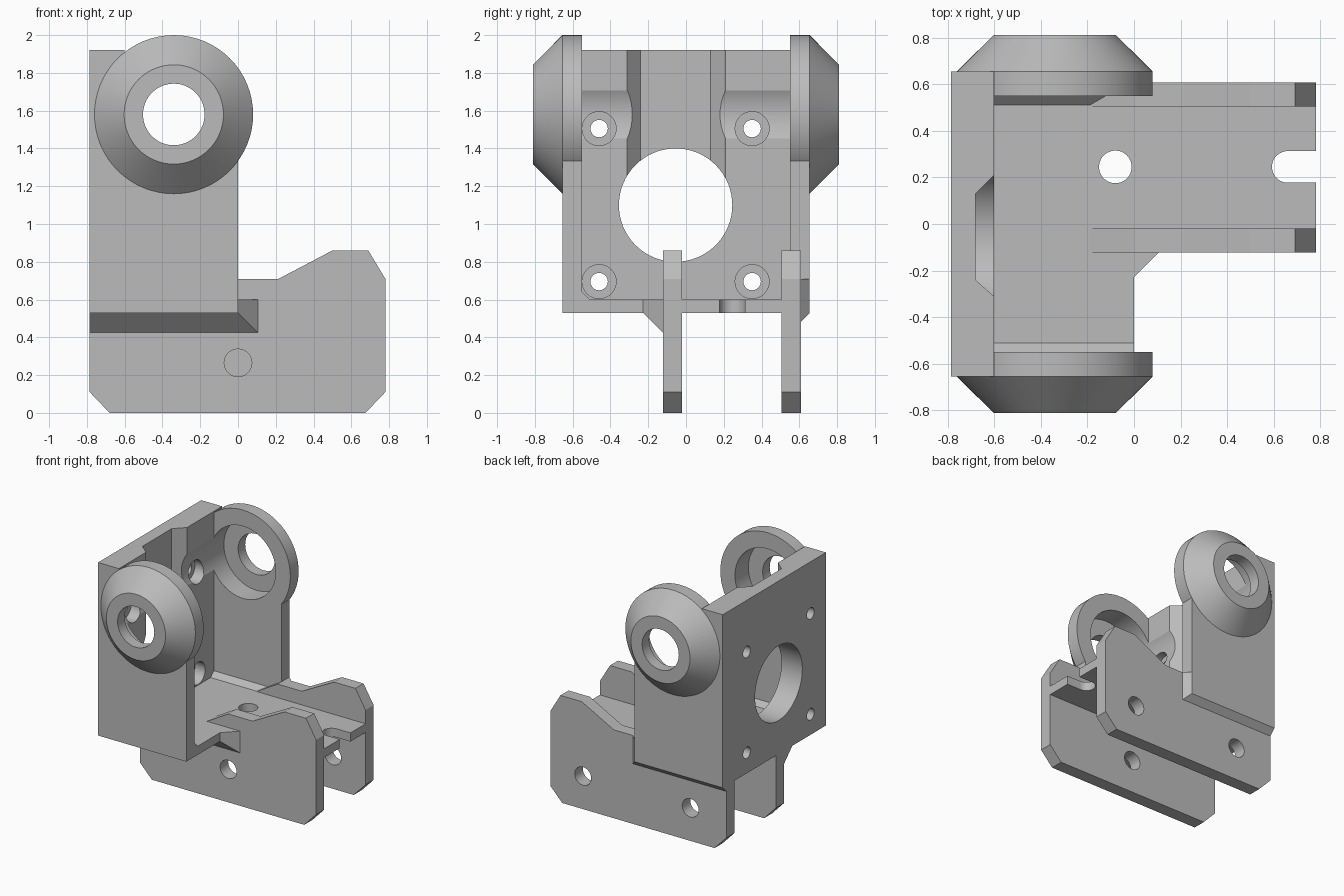
import bpy
import bmesh
from math import sin, cos, pi, radians

if "Cube" in bpy.data.objects:
    bpy.data.objects.remove(bpy.data.objects["Cube"])

GREY = (0.5, 0.5, 0.5, 1)
grey = bpy.data.materials.new("plain grey")
grey.use_nodes = True
grey.diffuse_color = GREY
grey.node_tree.nodes["Principled BSDF"].inputs["Base Color"].default_value = GREY


def place(axis, a, b, d):
    """Put a flat point (a, b) at distance d along an axis."""
    return {"x": (d, a, b), "y": (a, d, b), "z": (a, b, d)}[axis]


def loft(name, axis, sections):
    """Solid skinned through outlines given as (distance, points)."""
    bm = bmesh.new()
    rings = [[bm.verts.new(place(axis, a, b, d)) for a, b in pts] for d, pts in sections]
    n = len(rings[0])
    for r, s in zip(rings, rings[1:]):
        for i in range(n):
            j = (i + 1) % n
            bm.faces.new((r[i], r[j], s[j], s[i]))
    bm.faces.new(rings[0])
    bm.faces.new(rings[-1])
    bmesh.ops.recalc_face_normals(bm, faces=bm.faces)
    mesh = bpy.data.meshes.new(name)
    bm.to_mesh(mesh)
    bm.free()
    mesh.materials.append(grey)
    obj = bpy.data.objects.new(name, mesh)
    bpy.context.collection.objects.link(obj)
    return obj


def prism(name, axis, pts, lo, hi):
    return loft(name, axis, [(lo, pts), (hi, pts)])


def rect(a0, a1, b0, b1):
    return [(a0, b0), (a1, b0), (a1, b1), (a0, b1)]


def circle(a, b, r, n=64):
    return [(a + r * cos(2 * pi * i / n), b + r * sin(2 * pi * i / n)) for i in range(n)]


def cut(obj, cutters):
    for c in cutters:
        c.hide_render = True
        mod = obj.modifiers.new("cut", "BOOLEAN")
        mod.operation = "DIFFERENCE"
        mod.solver = "EXACT"
        mod.object = c
        bpy.context.view_layer.objects.active = obj
        bpy.ops.object.modifier_apply(modifier=mod.name)


BACK, FRONT = -0.785, 0.78
INNER = -0.6
WALL_IN, WALL_OUT = 0.55, 0.655
BASE, FLOOR = 0.53, 0.6
HUB = (-0.34, 1.58)
parts, cutters = [], []


def cutter(*args):
    c = prism("cutter", *args)
    cutters.append(c)
    return c


# Shared cutters: round cavity and axle bore through both hubs
cavity = cutter("y", circle(*HUB, 0.29), -0.72, 0.72)
bore = cutter("y", circle(*HUB, 0.163), -1, 1)

# Back plate with large opening, screw holes and bevelled channel
plate = prism("back_plate", "z", rect(BACK, INNER, -WALL_OUT, WALL_OUT), BASE, 1.92)
plate_cuts = [
    cavity,
    cutter("x", circle(-0.055, 1.1, 0.3), -1, 0),
    cutter("z", [(-0.68, -0.24), (-0.68, 0.13), (-0.59, 0.22), (-0.59, -0.32)], 1.1, 2.1),
]
screws = [(y, z) for y in (-0.46, 0.35) for z in (0.695, 1.505)]
for y, z in screws:
    plate_cuts.append(cutter("x", circle(y, z, 0.046, 32), -1, 0))
    plate_cuts.append(cutter("x", circle(y, z, 0.09, 32), -0.69, -0.5))
cut(plate, plate_cuts)
parts.append(plate)

# Side walls, conical hubs and floor fillets
for side, s in (("right", -1), ("left", 1)):
    wall = prism(side + "_wall", "y", rect(-0.7, 0, BASE, HUB[1]), s * WALL_IN, s * WALL_OUT)
    hub = loft(side + "_hub", "y", [
        (s * WALL_IN, circle(*HUB, 0.42)),
        (s * WALL_OUT, circle(*HUB, 0.42)),
        (s * 0.81, circle(*HUB, 0.263))])
    for obj in (wall, hub):
        cut(obj, [cavity, bore])
    fillet = prism(side + "_fillet", "x",
                   [(s * 0.51, FLOOR), (s * 0.56, FLOOR - 0.01), (s * WALL_IN, 0.64)], -0.61, 0)
    parts += [wall, hub, fillet]

# Floor shelf with round hole and end slot
shelf = prism("floor_shelf", "z", [
    (-0.75, -0.6), (0, -0.6), (0, -0.1), (FRONT, -0.1),
    (FRONT, 0.56), (0, 0.56), (0, 0.6), (-0.75, 0.6)], BASE, FLOOR)
cut(shelf, [
    cutter("z", circle(-0.08, 0.245, 0.07, 48), 0, 1),
    cutter("z", circle(0.66, 0.245, 0.068, 48), 0, 1),
    cutter("z", rect(0.66, 1, 0.177, 0.313), 0, 1)])
parts.append(shelf)

# Two mounting legs
outline = [
    (BACK, 0.11), (-0.68, 0), (0.675, 0), (FRONT, 0.11), (FRONT, 0.71), (0.69, 0.86),
    (0.5, 0.86), (0.215, 0.71), (0, 0.71), (-0.19, FLOOR), (-0.2, 0.57), (BACK, 0.57)]
for side, y0, y1, holes in (("right", -0.123, -0.02, [0]), ("left", 0.505, 0.608, [-0.465, 0.49])):
    leg = prism(side + "_leg", "y", outline, y0, y1)
    cut(leg, [cutter("y", circle(x, 0.265, 0.073, 48), y0 - 0.1, y1 + 0.1) for x in holes])
    parts.append(leg)

# Sloped gussets joining legs to the body
for side, y0, y1, top in (("right", -0.12, -0.228, FLOOR), ("left", 0.606, WALL_OUT, 0.71)):
    d = abs(y1 - y0)
    parts.append(loft(side + "_gusset", "y", [
        (y0, rect(BACK, d, BASE - d, top)),
        (y1, rect(BACK, 0, BASE, top))]))

for c in cutters:
    bpy.data.objects.remove(c)

# Smooth round surfaces, keep crisp edges
bpy.ops.object.select_all(action="DESELECT")
for p in parts:
    p.select_set(True)
bpy.context.view_layer.objects.active = parts[0]
bpy.ops.object.shade_smooth_by_angle(angle=radians(25))
